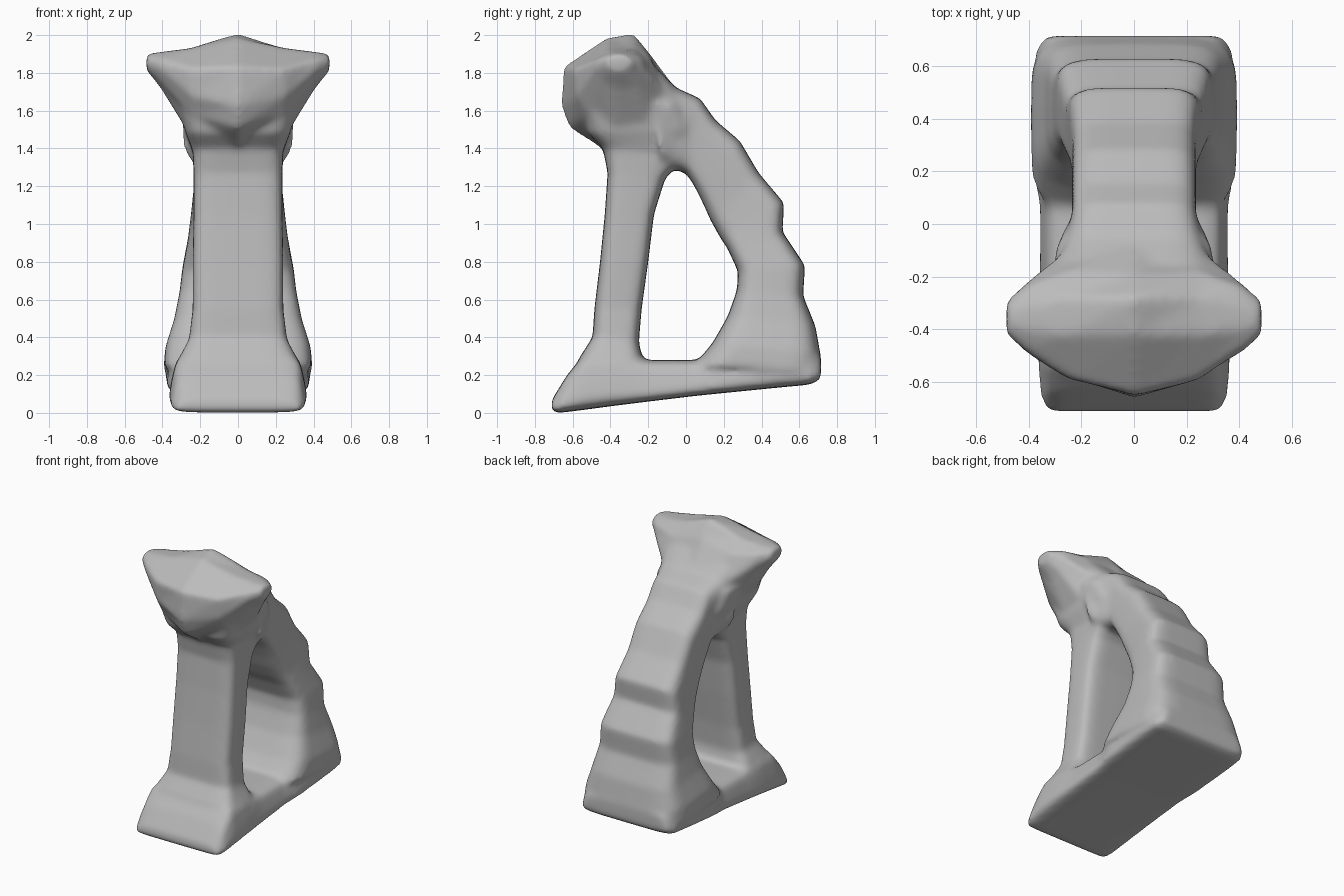
import bpy, bmesh, math
from mathutils import Vector

if "Cube" in bpy.data.objects:
    bpy.data.objects.remove(bpy.data.objects["Cube"], do_unlink=True)

grey = bpy.data.materials.new("matte grey")
grey.use_nodes = True
grey.diffuse_color = (0.5, 0.5, 0.5, 1)
grey.node_tree.nodes["Principled BSDF"].inputs["Base Color"].default_value = (0.5, 0.5, 0.5, 1)

bm = bmesh.new()


def skin(rings):
    """Close a stack of equal rings into a solid."""
    rows = [[bm.verts.new(p) for p in ring] for ring in rings]
    n = len(rows[0])
    faces = [bm.faces.new((a[i], a[(i + 1) % n], b[(i + 1) % n], b[i]))
             for a, b in zip(rows, rows[1:]) for i in range(n)]
    faces += [bm.faces.new(rows[0][::-1]), bm.faces.new(rows[-1])]
    bmesh.ops.recalc_face_normals(bm, faces=faces)


def loft(sections, power, taper=0.0, n=32):
    """Rounded-box sections: (y, z) start, (y, z) end, half width."""
    rings = []
    for (y0, z0), (y1, z1), half in sections:
        ring = []
        for i in range(n):
            t = math.tau * i / n
            c, s = math.cos(t), math.sin(t)
            u = math.copysign(abs(c) ** (2 / power), c)
            v = (math.copysign(abs(s) ** (2 / power), s) + 1) / 2
            ring.append(Vector((u * half * (1 - taper * v),
                                y0 + (y1 - y0) * v, z0 + (z1 - z0) * v)))
        rings.append(ring)
    skin(rings)


# Sloping foot, toe to heel
loft([((-.715, .005), (-.71, .07), .345), ((-.67, 0), (-.63, .2), .37),
      ((-.55, .015), (-.54, .31), .38), ((-.4, .035), (-.4, .32), .38),
      ((-.2, .06), (-.2, .28), .375), ((.05, .09), (.05, .28), .375),
      ((.2, .105), (.2, .33), .395), ((.5, .135), (.5, .36), .4),
      ((.66, .15), (.67, .35), .39), ((.715, .18), (.715, .3), .35)], 6, .15)

# Front post, flaring into the foot and the neck
loft([((-.62, .18), (-.17, .2), .35), ((-.56, .3), (-.23, .29), .31),
      ((-.495, .4), (-.25, .37), .26), ((-.485, .55), (-.235, .55), .24),
      ((-.455, .8), (-.2, .8), .24), ((-.43, 1.05), (-.17, 1.05), .235),
      ((-.415, 1.27), (-.11, 1.24), .235), ((-.44, 1.4), (0, 1.36), .24),
      ((-.52, 1.48), (.05, 1.5), .28), ((-.55, 1.62), (-.02, 1.64), .31)], 5)

# Rear leg with the stepped grip
loft([((-.14, 1.32), (-.17, 1.84), .3), ((-.07, 1.29), (-.05, 1.72), .26),
      ((0, 1.27), (.075, 1.665), .235), ((.045, 1.2), (.155, 1.55), .235),
      ((.09, 1.11), (.285, 1.44), .235), ((.13, 1.02), (.385, 1.27), .235),
      ((.18, .93), (.52, 1.11), .25), ((.22, .87), (.51, .96), .265),
      ((.275, .75), (.63, .78), .295), ((.27, .65), (.62, .62), .31),
      ((.22, .51), (.685, .46), .34), ((.14, .37), (.71, .32), .385),
      ((.04, .25), (.715, .22), .395)], 5)

# Winged head: centre, shoulder and tip outlines, mirrored
centre = [(-.66, 1.62), (-.65, 1.83), (-.42, 1.985), (-.28, 2.01),
          (-.19, 1.9), (-.05, 1.71), (-.15, 1.42), (-.45, 1.4), (-.62, 1.51)]
shoulder = [(-.58, 1.68), (-.59, 1.82), (-.42, 1.93), (-.28, 1.93),
            (-.18, 1.86), (-.09, 1.67), (-.18, 1.48), (-.38, 1.46), (-.52, 1.58)]
wing = [(-.49, 1.82), (-.48, 1.87), (-.4, 1.91), (-.31, 1.91),
        (-.24, 1.88), (-.22, 1.81), (-.27, 1.73), (-.37, 1.72), (-.45, 1.76)]
tip = [(-.42, 1.84), (-.42, 1.88), (-.38, 1.9), (-.34, 1.9),
       (-.3, 1.88), (-.29, 1.85), (-.32, 1.82), (-.36, 1.81), (-.4, 1.82)]
half = [(.25, shoulder), (.41, wing), (.485, tip)]
outlines = [(-x, o) for x, o in half[::-1]] + [(0, centre)] + half
skin([[(x, y, z) for y, z in o] for x, o in outlines])

mesh = bpy.data.meshes.new("stand_body")
bm.to_mesh(mesh)
bm.free()
mesh.materials.append(grey)
body = bpy.data.objects.new("stand_body", mesh)
bpy.context.collection.objects.link(body)

# Fuse the parts and soften the joins
fuse = body.modifiers.new("fuse", "REMESH")
fuse.mode = "VOXEL"
fuse.voxel_size = .016
fuse.use_smooth_shade = True
soften = body.modifiers.new("soften", "SMOOTH")
soften.factor = .5
soften.iterations = 14
